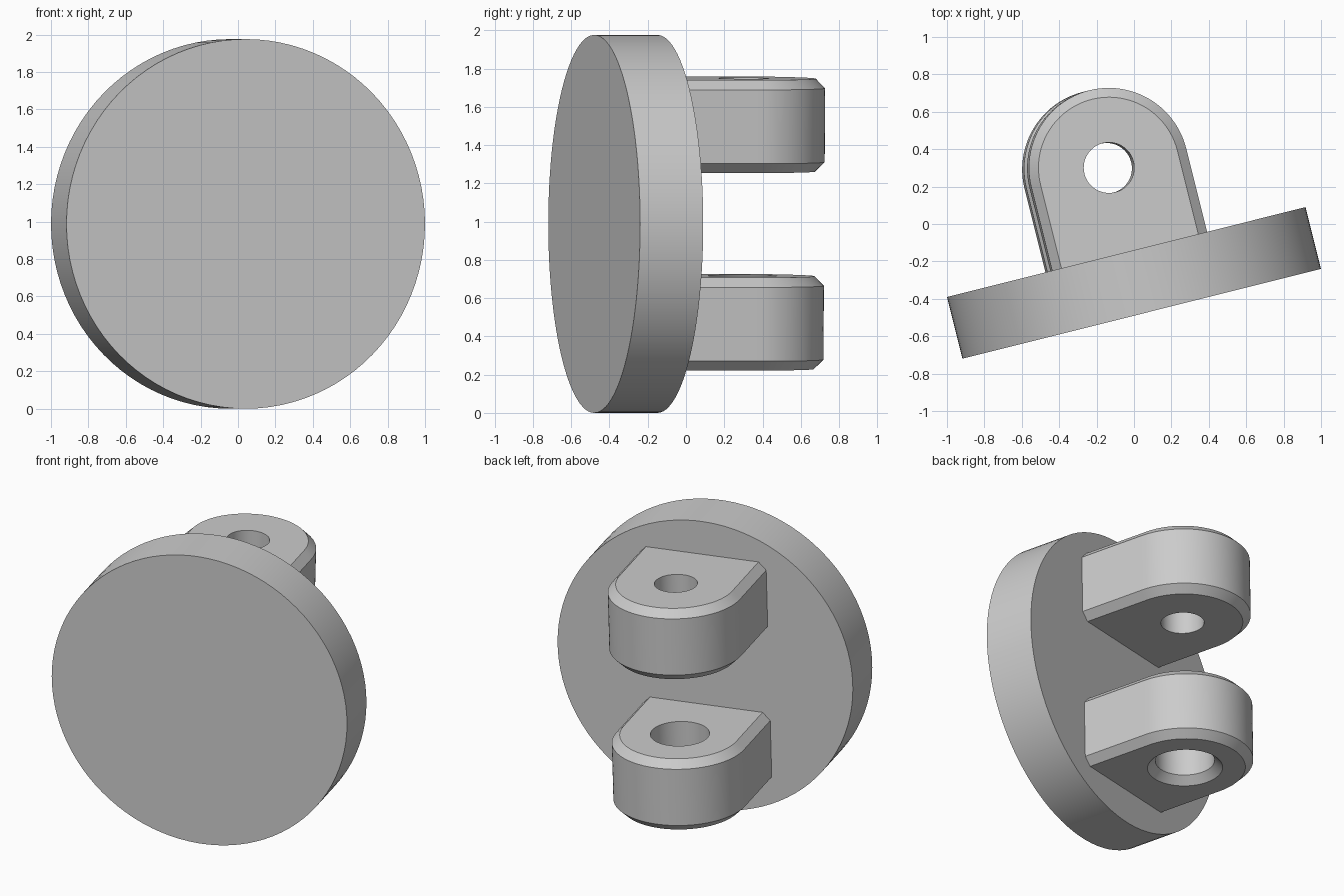
import bpy
import bmesh
from math import sin, cos, pi, radians
from mathutils import Matrix, Vector

if "Cube" in bpy.data.objects:
    bpy.data.objects.remove(bpy.data.objects["Cube"], do_unlink=True)

grey = bpy.data.materials.new("plain grey")
grey.use_nodes = True
colour = (0.6, 0.6, 0.6, 1)
grey.diffuse_color = colour
grey.node_tree.nodes["Principled BSDF"].inputs["Base Color"].default_value = colour

RADIUS, THICK = 0.988, 0.34
SEGMENTS = 96
# Shared frame: disc centre, turned about the vertical axis
frame = Matrix.Translation((0, -0.315, RADIUS)) @ Matrix.Rotation(radians(14.07), 4, "Z")


def finish(name, bm, matrix):
    bmesh.ops.recalc_face_normals(bm, faces=bm.faces)
    mesh = bpy.data.meshes.new(name)
    bm.to_mesh(mesh)
    bm.free()
    mesh.materials.append(grey)
    obj = bpy.data.objects.new(name, mesh)
    bpy.context.collection.objects.link(obj)
    obj.matrix_world = matrix
    bpy.ops.object.select_all(action="DESELECT")
    obj.select_set(True)
    bpy.context.view_layer.objects.active = obj
    bpy.ops.object.shade_smooth_by_angle(angle=radians(30))


def outline(r, a, depth):
    """Round at the free end, square where the lug meets the disc."""
    x, y = cos(a), sin(a)
    if a <= pi:
        return r * x, r * y
    s = max(abs(x), abs(y))
    return r * x / s, depth * y / s


def lug(name, z, hole, countersink):
    # Rings run up the outside, across the top and back down the hole
    r, h, bevel = 0.427, 0.243, 0.05
    depth = 0.48
    sections = [(r - bevel, -h, True), (r, bevel - h, True),
                (r, h - bevel, True), (r - bevel, h, True), (hole, h, False)]
    if countersink:
        sections += [(hole, countersink - h, False), (hole + countersink, -h, False)]
    else:
        sections.append((hole, -h, False))
    bm = bmesh.new()
    rings = []
    for radius, height, outer in sections:
        ring = []
        for i in range(SEGMENTS):
            a = 2 * pi * i / SEGMENTS
            x, y = outline(radius, a, depth) if outer else (radius * cos(a), radius * sin(a))
            ring.append(bm.verts.new((x, y, height)))
        rings.append(ring)
    for k, low in enumerate(rings):
        high = rings[(k + 1) % len(rings)]
        for i in range(SEGMENTS):
            j = (i + 1) % SEGMENTS
            bm.faces.new((low[i], low[j], high[j], high[i]))
    # Both lugs share a slight roll about the disc axis
    roll = Matrix.Rotation(radians(1.5), 4, "Y")
    finish(name, bm, frame @ roll @ Matrix.Translation((0, 0.63, z)))


# Round plate standing upright
bm = bmesh.new()
bmesh.ops.create_cone(bm, cap_ends=True, segments=SEGMENTS, radius1=RADIUS,
                      radius2=RADIUS, depth=THICK,
                      matrix=Matrix.Rotation(pi / 2, 4, "X"))
finish("round_plate", bm, frame)

# Pair of drilled lugs
lug("upper_lug", 0.519, 0.135, 0)
lug("lower_lug", -0.514, 0.185, 0.05)
